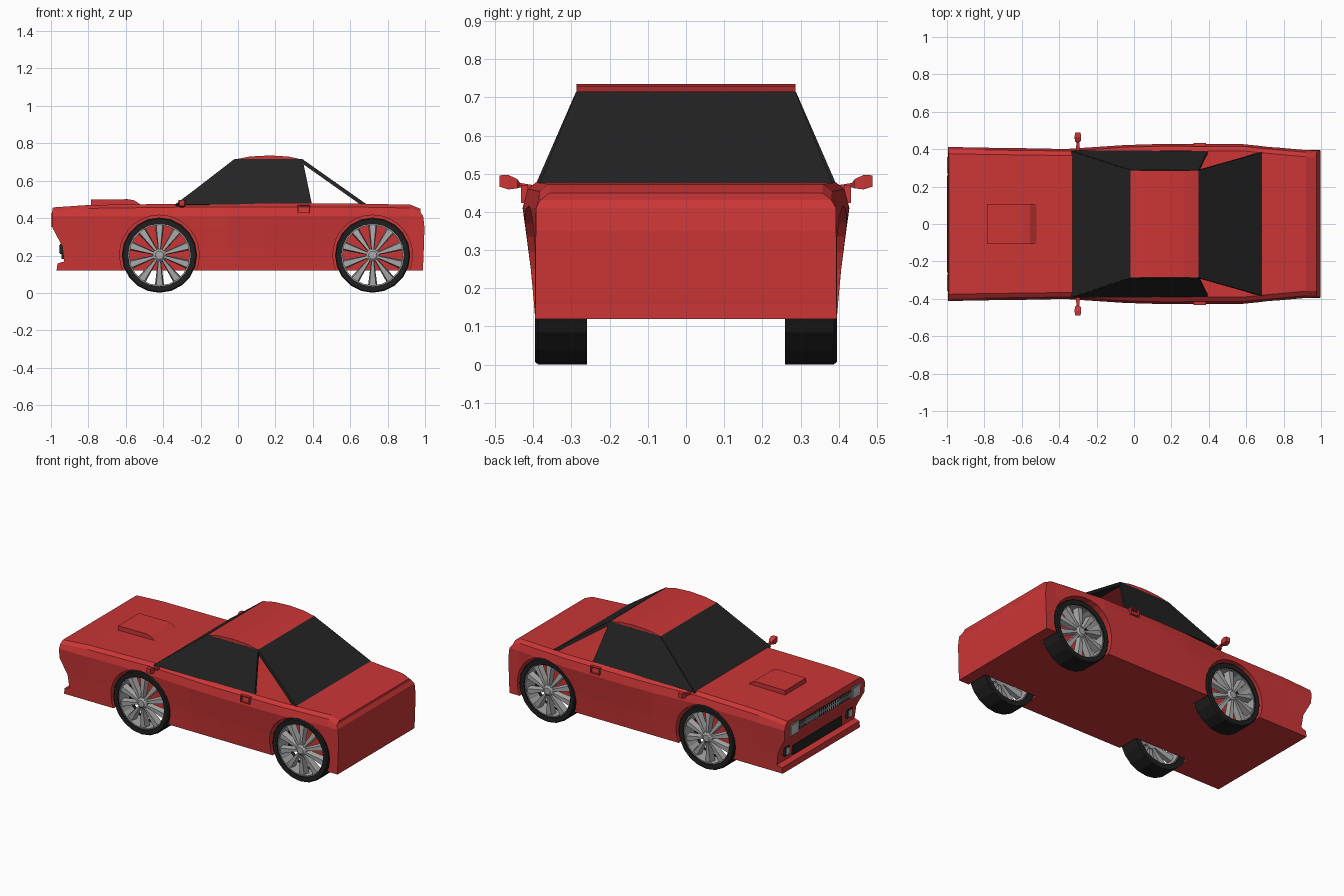
import bpy, bmesh, math
from mathutils import Vector

if "Cube" in bpy.data.objects:
    bpy.data.objects.remove(bpy.data.objects["Cube"])


def material(name, r, g, b):
    m = bpy.data.materials.new(name)
    m.diffuse_color = (r, g, b, 1)
    m.use_nodes = True
    m.node_tree.nodes["Principled BSDF"].inputs["Base Color"].default_value = m.diffuse_color
    return m


RED = material("red paint", 0.60, 0.036, 0.037)
GLASS = material("dark glass", 0.017, 0.017, 0.017)
RUBBER = material("black rubber", 0.014, 0.014, 0.014)
SILVER = material("silver", 0.40, 0.40, 0.40)
LENS = material("light lens", 0.52, 0.52, 0.52)


def finish(name, bm, *mats):
    bmesh.ops.recalc_face_normals(bm, faces=bm.faces[:])
    me = bpy.data.meshes.new(name)
    bm.to_mesh(me)
    bm.free()
    for m in mats:
        me.materials.append(m)
    ob = bpy.data.objects.new(name, me)
    bpy.context.collection.objects.link(ob)
    return ob


def loft(bm, rings, closed=False, caps=True):
    """Skin equal-length closed rings of points."""
    vs = [[bm.verts.new(p) for p in r] for r in rings]
    n = len(vs[0])
    pairs = list(zip(vs, vs[1:])) + ([(vs[-1], vs[0])] if closed else [])
    for a, b in pairs:
        for i in range(n):
            j = (i + 1) % n
            bm.faces.new((a[i], a[j], b[j], b[i]))
    if caps and not closed:
        bm.faces.new(vs[0])
        bm.faces.new(vs[-1][::-1])
    return vs


def prism(name, pts, y0, y1, mat):
    bm = bmesh.new()
    loft(bm, [[(x, y, z) for x, z in pts] for y in (y0, y1)])
    return finish(name, bm, mat)


def box(name, c, s, mat):
    x, y, z = c
    a, b, h = s[0] / 2, s[1] / 2, s[2] / 2
    return prism(name, [(x - a, z - h), (x + a, z - h), (x + a, z + h), (x - a, z + h)],
                 y - b, y + b, mat)


def lathe(name, profile, cx, cz, seg, mat, closed=True):
    """Turn (radius, y) points round an axle along y."""
    bm = bmesh.new()
    rings = []
    for r, y in profile:
        rings.append([(cx + r * math.cos(2 * math.pi * i / seg), y,
                       cz + r * math.sin(2 * math.pi * i / seg)) for i in range(seg)])
    loft(bm, rings, closed)
    return finish(name, bm, mat)


def window(name, corners, border, thick):
    """Red frame with an inset glass face."""
    bm = bmesh.new()
    f = bm.faces.new([bm.verts.new(c) for c in corners])
    f.normal_update()
    if f.normal.dot(f.calc_center_median() - Vector((0.15, 0, 0.4))) < 0:
        f.normal_flip()
    bmesh.ops.inset_region(bm, faces=[f], thickness=border, use_even_offset=True)
    f.material_index = 1
    me = bpy.data.meshes.new(name)
    bm.to_mesh(me)
    bm.free()
    me.materials.append(RED)
    me.materials.append(GLASS)
    ob = bpy.data.objects.new(name, me)
    bpy.context.collection.objects.link(ob)
    mod = ob.modifiers.new("thickness", 'SOLIDIFY')
    mod.thickness = thick
    mod.offset = -1


# Body shell: columns (x, belt half width, top z), levels (z, nose x, tail x, bulge)
columns = [(-1.0, 0.412, 0.457), (-0.8, 0.408, 0.470), (-0.35, 0.402, 0.476),
           (-0.05, 0.422, 0.478), (0.15, 0.428, 0.478), (0.58, 0.427, 0.478),
           (0.70, 0.415, 0.476), (0.92, 0.395, 0.472), (0.975, 0.393, 0.450)]
levels = [(0.12, -0.97, 0.99, 0), (0.157, -0.965, 0.99, 0.1), (0.168, -0.93, 0.991, 0.12),
          (0.25, -0.94, 0.994, 0.35), (0.35, -0.993, 0.997, 0.75), (0.41, -0.995, 0.99, 1)]
rings = []
for k, (x, belt, top) in enumerate(columns):
    half = []
    for z, nose, tail, t in levels:
        px = nose if k == 0 else tail if k == len(columns) - 1 else x
        half.append((px, 0.395 + (belt - 0.395) * t, z))
    half.append((max(x, -0.993), belt - 0.012, top - 0.018))
    half.append((max(x, -0.99), belt - 0.036, top))
    rings.append(half + [(a, -b, c) for a, b, c in reversed(half)])
bm = bmesh.new()
vs = loft(bm, rings, caps=False)
for ring in (vs[0], vs[-1]):
    n = len(ring)
    for i in range(n // 2 - 1):
        bm.faces.new((ring[i], ring[i + 1], ring[n - 2 - i], ring[n - 1 - i]))
body = finish("body", bm, RED)

# Wheel arches cut from the body
AXLES = {"front": -0.42, "rear": 0.72}
for wx in AXLES.values():
    for s in (1, -1):
        cut = lathe("arch_cutter", [(0.213, s * 0.25), (0.213, s * 0.5)], wx, 0.203, 28, RED, False)
        cut.hide_render = True
        mod = body.modifiers.new("arch", 'BOOLEAN')
        mod.operation = 'DIFFERENCE'
        mod.solver = 'EXACT'
        mod.object = cut
        bpy.context.view_layer.objects.active = body
        bpy.ops.object.modifier_apply(modifier=mod.name)
        bpy.data.objects.remove(cut)

# Wheels: open tyre, thin rim, ten tapered spokes, hub
for end, wx in AXLES.items():
    for side, s in (("left", -1), ("right", 1)):
        tag = end + "_" + side
        lathe("tyre_" + tag, [(0.201, s * 0.26), (0.201, s * 0.388), (0.195, s * 0.395),
                              (0.167, s * 0.393), (0.167, s * 0.26)], wx, 0.202, 20, RUBBER)
        lathe("rim_" + tag, [(0.168, s * 0.29), (0.168, s * 0.385), (0.161, s * 0.385),
                             (0.161, s * 0.29)], wx, 0.202, 20, SILVER)
        lathe("hub_" + tag, [(0.036, s * 0.345), (0.036, s * 0.382), (0.022, s * 0.393)],
              wx, 0.202, 12, SILVER, False)
        bm = bmesh.new()
        for i in range(10):
            a = math.pi * (2 * i + 1) / 10
            u, v = (math.cos(a), math.sin(a)), (-math.sin(a), math.cos(a))
            ends = []
            for r, w, y0, y1 in ((0.03, 0.008, 0.35, 0.385), (0.164, 0.025, 0.335, 0.375)):
                ends.append([(wx + u[0] * r + v[0] * q, s * y, 0.202 + u[1] * r + v[1] * q)
                             for q, y in ((-w, y0), (w, y0), (w * 0.7, y1), (-w * 0.7, y1))])
            loft(bm, ends)
        finish("spokes_" + tag, bm, SILVER)

# Roof
prism("roof", [(-0.035, 0.695), (-0.02, 0.713), (0.06, 0.729), (0.17, 0.735), (0.27, 0.729),
               (0.345, 0.713), (0.36, 0.695)], -0.287, 0.287, RED)

# Windscreen and rear window with their pillars
window("windscreen", [(-0.335, -0.385, 0.472), (-0.335, 0.385, 0.472),
                      (-0.02, 0.287, 0.715), (-0.02, -0.287, 0.715)], 0.027, 0.015)
window("rear_window", [(0.69, -0.385, 0.472), (0.69, 0.385, 0.472),
                       (0.345, 0.287, 0.715), (0.345, -0.287, 0.715)], 0.03, 0.02)

# Side windows, mirrors and door handles
for side, s in (("left", -1), ("right", 1)):
    lo, hi = s * 0.393, s * 0.288
    window("quarter_window_" + side, [(-0.335, lo, 0.474), (-0.06, lo, 0.474),
                                      (-0.015, hi, 0.715)], 0.011, 0.015)
    window("door_window_" + side, [(-0.06, lo, 0.474), (0.395, lo, 0.474),
                                   (0.345, hi, 0.715), (-0.015, hi, 0.715)], 0.011, 0.015)
    bm = bmesh.new()
    loft(bm, [[(x, s * y, z) for x, z in ((-0.30 - w, c - h), (-0.30 + w, c - h),
                                          (-0.30 + w, c + h), (-0.30 - w, c + h))]
              for y, w, c, h in ((0.39, 0.012, 0.462, 0.007), (0.435, 0.007, 0.470, 0.006),
                                 (0.442, 0.015, 0.474, 0.012), (0.465, 0.018, 0.478, 0.019),
                                 (0.488, 0.014, 0.481, 0.015))])
    finish("mirror_" + side, bm, RED)
    for dx, dz, w, h in ((0, 0.02, 0.066, 0.007), (0, -0.02, 0.066, 0.007),
                         (-0.03, 0, 0.007, 0.045), (0.03, 0, 0.007, 0.045)):
        box("door_handle_" + side, (0.352 + dx, s * 0.423, 0.447 + dz), (w, 0.018, h), RED)

# Bonnet scoop
prism("bonnet_scoop", [(-0.785, 0.46), (-0.785, 0.499), (-0.59, 0.501), (-0.555, 0.495),
                       (-0.52, 0.472), (-0.52, 0.46)], -0.107, 0.107, RED)

# Nose: grille with bars, headlamps, lower intake, small lamps
box("grille", (-0.995, 0, 0.392), (0.008, 0.52, 0.05), GLASS)
for i in range(26):
    box("grille_bar", (-0.998, -0.25 + i * 0.02, 0.392), (0.006, 0.008, 0.044), SILVER)
box("grille_rail", (-0.998, 0, 0.392), (0.006, 0.52, 0.007), SILVER)
box("lower_intake", (-0.938, 0, 0.212), (0.012, 0.5, 0.06), GLASS)
for s in (-1, 1):
    box("headlamp_frame", (-0.995, s * 0.315, 0.39), (0.008, 0.088, 0.074), SILVER)
    box("headlamp_lens", (-0.998, s * 0.315, 0.39), (0.006, 0.072, 0.058), LENS)
    box("lower_lamp_frame", (-0.943, s * 0.32, 0.235), (0.02, 0.05, 0.055), GLASS)
    box("lower_lamp", (-0.945, s * 0.32, 0.235), (0.022, 0.036, 0.042), LENS)
